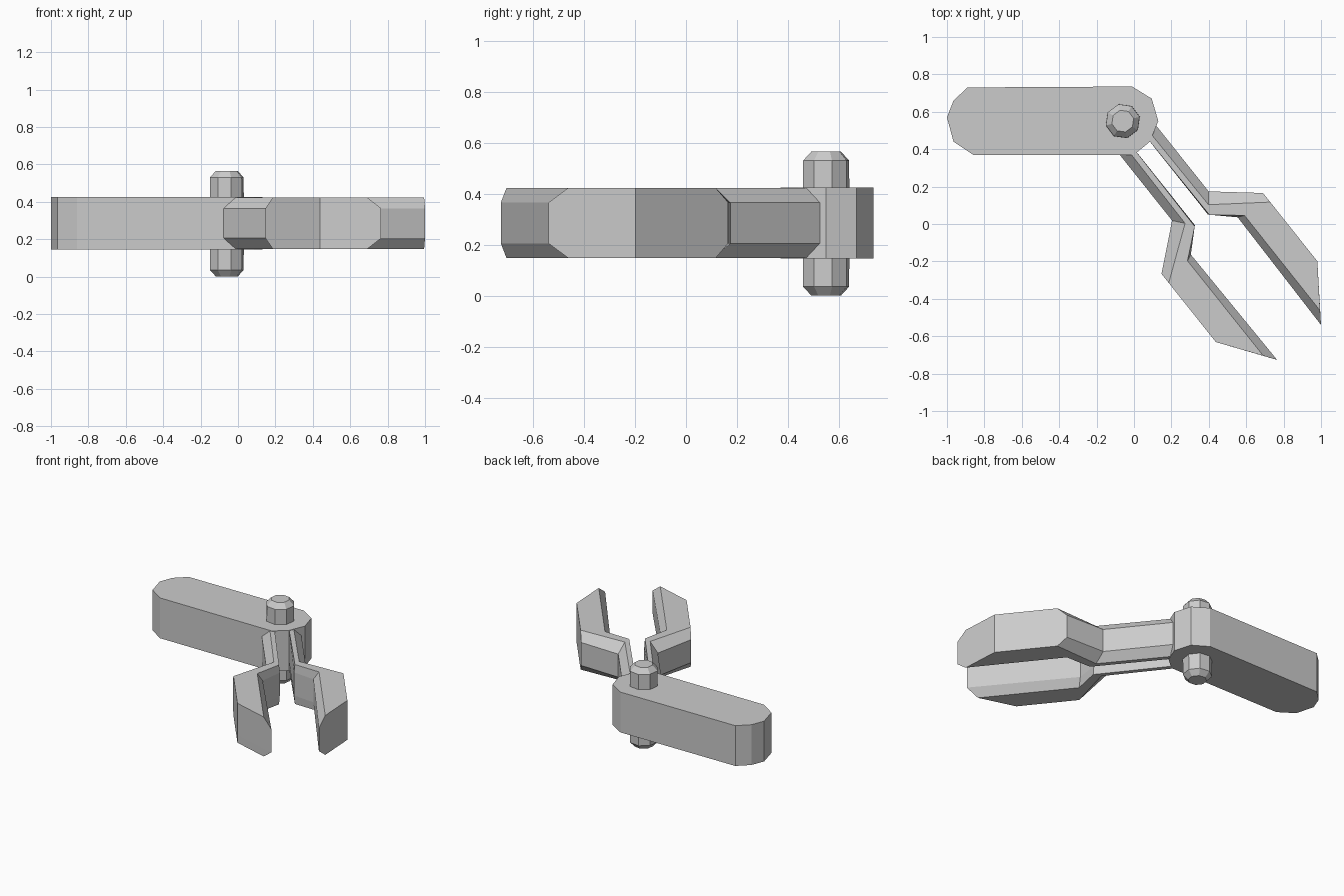
import bpy, bmesh
from math import cos, sin, pi

cube = bpy.data.objects.get("Cube")
if cube:
    bpy.data.objects.remove(cube, do_unlink=True)

grey = bpy.data.materials.new("plain grey")
grey.use_nodes = True
colour = (0.6, 0.6, 0.6, 1)
grey.diffuse_color = colour
grey.node_tree.nodes["Principled BSDF"].inputs["Base Color"].default_value = colour

PIVOT = (-0.06, 0.55)
ALONG = (0.623, -0.782)
ACROSS = (0.782, 0.623)


def loft(name, rings):
    """Join stacked (outline, height) rings into a closed solid."""
    bm = bmesh.new()
    loops = [[bm.verts.new((x, y, z)) for x, y in outline] for outline, z in rings]
    n = len(loops[0])
    for low, high in zip(loops, loops[1:]):
        for i in range(n):
            j = (i + 1) % n
            bm.faces.new((low[i], low[j], high[j], high[i]))
    bm.faces.new(loops[0][::-1])
    bm.faces.new(loops[-1])
    bmesh.ops.recalc_face_normals(bm, faces=bm.faces)
    mesh = bpy.data.meshes.new(name)
    bm.to_mesh(mesh)
    bm.free()
    mesh.materials.append(grey)
    obj = bpy.data.objects.new(name, mesh)
    bpy.context.collection.objects.link(obj)
    return obj


def octagon(radius):
    return [(PIVOT[0] + radius * cos(i * pi / 4 + 0.25),
             PIVOT[1] + radius * sin(i * pi / 4 + 0.25)) for i in range(8)]


def place(points, side):
    """Turn jaw coordinates (along, across) into x and y."""
    return [(PIVOT[0] + u * ALONG[0] + side * v * ACROSS[0],
             PIVOT[1] + u * ALONG[1] + side * v * ACROSS[1]) for u, v in points]


# Arm with many-sided ends
arm = [(-1, 0.57), (-0.965, 0.44), (-0.86, 0.37), (0, 0.37), (0.085, 0.44),
       (0.13, 0.55), (0.095, 0.67), (-0.01, 0.735), (-0.89, 0.73), (-0.965, 0.66)]
loft("arm", [(arm, 0.145), (arm, 0.425)])

# Hinge pin with tapered ends
loft("hinge_pin", [(octagon(0.06), 0), (octagon(0.093), 0.035),
                   (octagon(0.095), 0.28), (octagon(0.093), 0.53),
                   (octagon(0.06), 0.565)])

# Mirrored jaws, chamfered on the stem, the shoulder and the inner edge
middle = [(0.1, 0.125), (0.58, 0.125), (0.768, 0.347), (1.234, 0.347),
          (1.513, 0.15), (0.785, 0.16), (0.675, 0.045), (0.1, 0.045)]
outer = [(0.1, 0.075), (0.635, 0.08), (0.83, 0.347), (1.234, 0.347),
         (1.45, 0.194), (0.8, 0.195), (0.68, 0.05), (0.1, 0.045)]
for name, side in (("left_jaw", 1), ("right_jaw", -1)):
    wide, narrow = place(middle, side), place(outer, side)
    loft(name, [(narrow, 0.148), (wide, 0.205), (wide, 0.365), (narrow, 0.422)])
